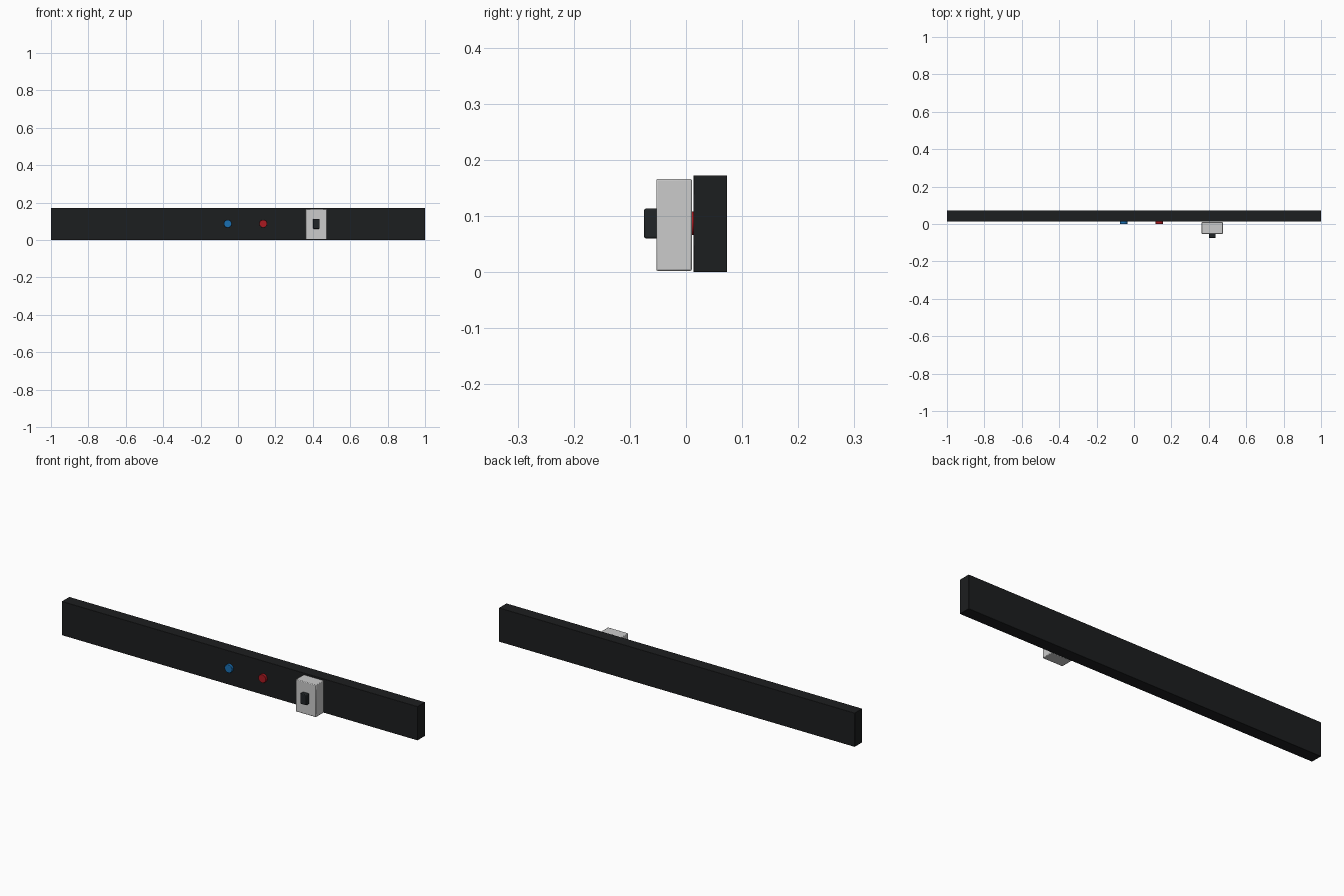
import bpy, math

if "Cube" in bpy.data.objects:
    bpy.data.objects.remove(bpy.data.objects["Cube"])


def material(name, rgb):
    m = bpy.data.materials.new(name)
    m.diffuse_color = (*rgb, 1)
    m.use_nodes = True
    m.node_tree.nodes["Principled BSDF"].inputs["Base Color"].default_value = m.diffuse_color
    return m


def finish(ob, name, mat, bevel, segments=2):
    ob.name = name
    if mat:
        ob.data.materials.append(mat)
    b = ob.modifiers.new("Bevel", 'BEVEL')
    b.width, b.segments, b.limit_method = bevel, segments, 'ANGLE'
    bpy.ops.object.shade_smooth_by_angle(angle=math.radians(35))
    return ob


def box(name, lo, hi, mat, bevel):
    bpy.ops.mesh.primitive_cube_add(size=1, location=[(a + b) / 2 for a, b in zip(lo, hi)])
    ob = bpy.context.object
    ob.scale = [b - a for a, b in zip(lo, hi)]
    bpy.ops.object.transform_apply(location=False, rotation=False, scale=True)
    return finish(ob, name, mat, bevel)


def button(name, x, mat):
    y0, y1 = 0.0, 0.02
    bpy.ops.mesh.primitive_cylinder_add(vertices=32, radius=0.021, depth=y1 - y0,
                                        location=(x, (y0 + y1) / 2, 0.087),
                                        rotation=(math.pi / 2, 0, 0))
    return finish(bpy.context.object, name, mat, 0.0015)


black = material("black", (0.012, 0.013, 0.014))
knob_black = material("knob_black", (0.015, 0.018, 0.02))
blue = material("blue", (0.01, 0.16, 0.45))
red = material("red", (0.4, 0.01, 0.015))

# Long back panel
box("panel_bar", (-1, 0.013, 0), (1, 0.0735, 0.172), black, 0.0015)

# Round push buttons
button("blue_button", -0.055, blue)
button("red_button", 0.135, red)

# Switch housing and its rocker
box("switch_housing", (0.362, -0.053, 0.002), (0.475, 0.0105, 0.166), None, 0.003)
box("switch_rocker", (0.401, -0.0745, 0.06), (0.437, -0.05, 0.113), knob_black, 0.003)
